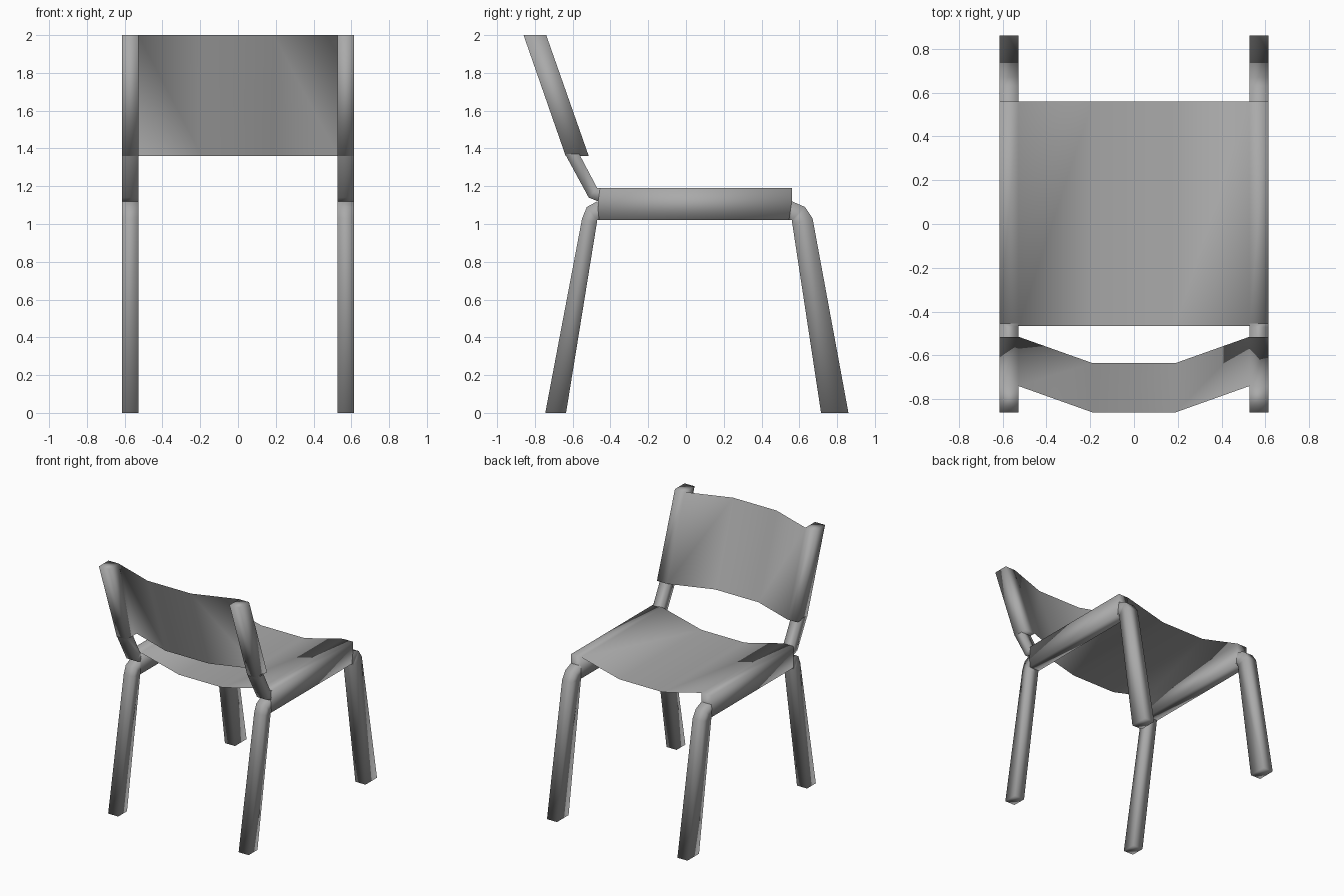
import bpy
import bmesh

cube = bpy.data.objects.get("Cube")
if cube:
    bpy.data.objects.remove(cube, do_unlink=True)

# One plain grey for the whole chair
grey = bpy.data.materials.new("mid_grey")
grey.use_nodes = True
colour = (0.4, 0.4, 0.4, 1)
grey.diffuse_color = colour
grey.node_tree.nodes["Principled BSDF"].inputs["Base Color"].default_value = colour

INNER, OUTER = 0.527, 0.615   # side frame, across x
FLAT = 0.19                   # half width of the flat middle of the panels


def finish(name, bm):
    mesh = bpy.data.meshes.new(name)
    bm.to_mesh(mesh)
    bm.free()
    mesh.materials.append(grey)
    obj = bpy.data.objects.new(name, mesh)
    bpy.context.collection.objects.link(obj)
    for poly in mesh.polygons:
        poly.use_smooth = True
    return obj


def bar(name, sections, foot):
    """Bent bar: each section is an outer and an inner (y, z) point; mirrored."""
    bm = bmesh.new()
    rings = []
    for (yo, zo), (yi, zi) in sections:
        rings.append([bm.verts.new(p) for p in (
            (INNER, yo, zo), (OUTER, yo, zo), (OUTER, yi, zi), (INNER, yi, zi))])
    for a, b in zip(rings, rings[1:]):
        for i in range(4):
            j = (i + 1) % 4
            bm.faces.new((a[i], a[j], b[j], b[i]))
    if foot:
        bm.faces.new(rings[-1])
    bmesh.ops.recalc_face_normals(bm, faces=bm.faces)
    obj = finish(name, bm)
    obj.modifiers.new("mirror", 'MIRROR').use_axis[0] = True


def panel(name, start, end, sag):
    """Curved sheet joined to a box rail on each side.
    start and end each give the rail's panel-side and far-side (y, z)."""
    bm = bmesh.new()
    rows = []
    for face, far in (start, end):
        low = (face[0] + sag[0], face[1] + sag[1])
        profile = [(-INNER, far), (-OUTER, far), (-OUTER, face), (-INNER, face),
                   (-FLAT, low), (FLAT, low),
                   (INNER, face), (OUTER, face), (OUTER, far), (INNER, far)]
        rows.append([bm.verts.new((x, y, z)) for x, (y, z) in profile])
    a, b = rows
    steps = [(i, i + 1) for i in range(9)] + [(3, 0), (9, 6)]
    for i, j in steps:
        bm.faces.new((a[i], a[j], b[j], b[i]))
    for first in (0, 6):
        bm.faces.new(a[first:first + 4][::-1])
        bm.faces.new(b[first:first + 4])
    finish(name, bm)


# Legs bending out of the rail
bar("front_leg", [
    ((0.56, 1.12), (0.545, 1.022)),
    ((0.63, 1.09), (0.56, 1.02)),
    ((0.67, 1.03), (0.563, 1.0)),
    ((0.86, 0), (0.715, 0)),
], True)
bar("back_leg", [
    ((-0.47, 1.12), (-0.46, 1.022)),
    ((-0.525, 1.09), (-0.47, 1.02)),
    ((-0.55, 1.03), (-0.473, 1.0)),
    ((-0.745, 0), (-0.635, 0)),
], True)

# Short post between the rail and the backrest
bar("back_post", [
    ((-0.465, 1.12), (-0.455, 1.19)),
    ((-0.515, 1.14), (-0.47, 1.19)),
    ((-0.64, 1.37), (-0.565, 1.37)),
], False)

# Curved sheets with their side rails
panel("seat",
      ((-0.465, 1.19), (-0.465, 1.02)),
      ((0.56, 1.19), (0.56, 1.02)), (0, -0.085))
panel("backrest",
      ((-0.74, 2), (-0.86, 2)),
      ((-0.515, 1.36), (-0.637, 1.36)), (-0.12, 0))
